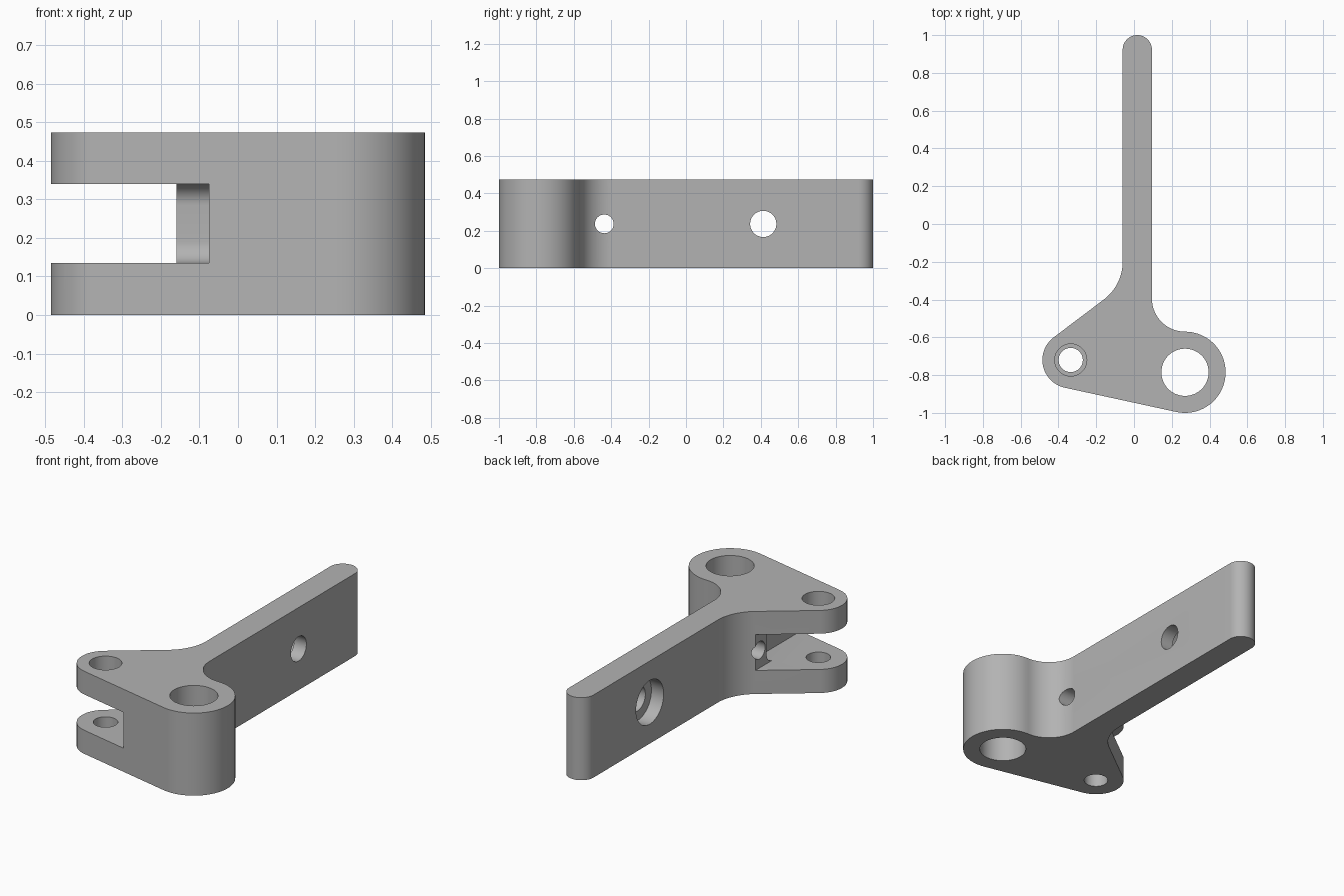
import bpy
import bmesh
from math import sin, cos, radians, atan2, acos, degrees, hypot

cube = bpy.data.objects.get("Cube")
if cube:
    bpy.data.objects.remove(cube)

HEIGHT = 0.473
MID = HEIGHT / 2


def arc(cx, cy, r, start, end, steps=24):
    """Points along an arc, angles in degrees."""
    angles = [radians(start + (end - start) * i / steps) for i in range(steps + 1)]
    return [(cx + r * cos(a), cy + r * sin(a)) for a in angles]


def circle(cx, cy, r):
    return arc(cx, cy, r, 0, 360, 64)[:-1]


def prism(name, points, low, high, axis="z"):
    """Extrude a closed outline along z, or a (y, z) outline along x."""
    bm = bmesh.new()
    place = (lambda u, v: (u, v, low)) if axis == "z" else (lambda u, v: (low, u, v))
    face = bm.faces.new([bm.verts.new(place(u, v)) for u, v in points])
    top = bmesh.ops.extrude_face_region(bm, geom=[face])["geom"]
    d = high - low
    bmesh.ops.translate(bm, vec=(0, 0, d) if axis == "z" else (d, 0, 0),
                        verts=[g for g in top if isinstance(g, bmesh.types.BMVert)])
    bmesh.ops.remove_doubles(bm, verts=bm.verts, dist=1e-5)
    bmesh.ops.recalc_face_normals(bm, faces=bm.faces)
    mesh = bpy.data.meshes.new(name)
    bm.to_mesh(mesh)
    bm.free()
    obj = bpy.data.objects.new(name, mesh)
    bpy.context.collection.objects.link(obj)
    return obj


# Key dimensions in plan
LUG = (-0.335, -0.72, 0.15)
BOSS = (0.27, -0.785, 0.215)
STEM_L, STEM_R = -0.06, 0.095
stem_r = (STEM_R - STEM_L) / 2
stem_x = (STEM_R + STEM_L) / 2
web = 38                       # slope of the web from lug to stem
fillet_l, fillet_r = 0.25, 0.175

# Angle of the lower tangent line shared by lug and boss
dx, dy = BOSS[0] - LUG[0], BOSS[1] - LUG[1]
tangent = degrees(atan2(dy, dx) - acos((LUG[2] - BOSS[2]) / hypot(dx, dy)))

# Lever outline, counter-clockwise from the lug
outline = arc(*LUG, 90 + web, 360 + tangent)
outline += arc(*BOSS, tangent, 90, 40)
outline += arc(STEM_R + fillet_r, BOSS[1] + BOSS[2] + fillet_r, fillet_r, 270, 180)[1:]
outline += arc(stem_x, 1 - stem_r, stem_r, 0, 180)
outline += arc(STEM_L - fillet_l, -0.2, fillet_l, 0, web - 90)
lever = prism("lever_body", outline, 0, HEIGHT)

# Fork slot, and a deeper pocket with rounded inner edges
Z0, Z1, R = 0.135, 0.34, 0.055
slot = [(-1.2, Z0), (0.5, Z0), (0.5, Z1), (-1.2, Z1)]
pocket = [(-1.2, Z0)] + arc(-0.5 - R, Z0 + R, R, -90, 0, 12)
pocket += arc(-0.5 - R, Z1 - R, R, 0, 90, 12) + [(-1.2, Z1)]

cutters = [
    prism("slot_cutter", slot, -1, -0.16, "x"),
    prism("pocket_cutter", pocket, -1, -0.075, "x"),
    prism("boss_bore_cutter", circle(BOSS[0], BOSS[1], 0.125), -0.1, 0.6),
    prism("upper_lug_cutter", circle(LUG[0], LUG[1], 0.085), MID, 0.6),
    prism("lower_lug_cutter", circle(LUG[0], LUG[1], 0.064), -0.1, MID),
    prism("stem_hole_cutter", circle(0.413, MID, 0.07), -0.3, 0.3, "x"),
    prism("stem_counterbore_cutter", circle(0.413, MID, 0.125), -0.3, stem_x, "x"),
    prism("cross_drill_cutter", circle(-0.437, MID, 0.05), -0.3, 0.3, "x"),
]

bpy.ops.object.select_all(action="DESELECT")
bpy.context.view_layer.objects.active = lever
lever.select_set(True)
for cutter in cutters:
    cutter.hide_render = True
    mod = lever.modifiers.new(cutter.name, "BOOLEAN")
    mod.operation = "DIFFERENCE"
    mod.solver = "EXACT"
    mod.object = cutter
    bpy.ops.object.modifier_apply(modifier=mod.name)
    bpy.data.objects.remove(cutter)

# Plain grey metal
metal = bpy.data.materials.new("grey_metal")
metal.use_nodes = True
grey = (0.45, 0.45, 0.45, 1)
metal.diffuse_color = grey
metal.node_tree.nodes["Principled BSDF"].inputs["Base Color"].default_value = grey
lever.data.materials.clear()
lever.data.materials.append(metal)
bpy.ops.object.shade_smooth_by_angle(angle=radians(30))
